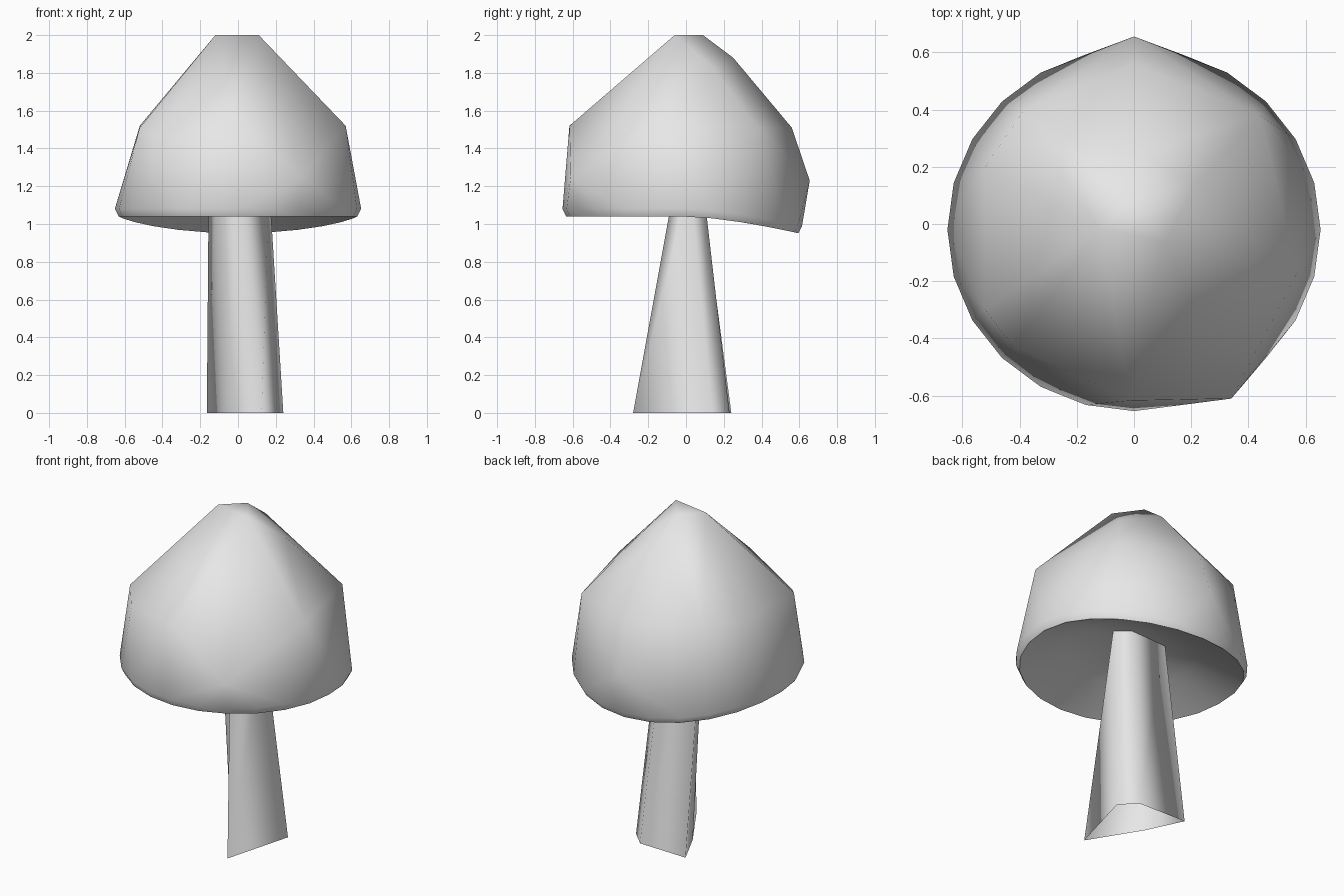
import bpy, bmesh, math
from mathutils import Vector

cube = bpy.data.objects.get("Cube")
if cube:
    bpy.data.objects.remove(cube, do_unlink=True)

# Single pale grey material
grey = bpy.data.materials.new("pale_grey")
grey.use_nodes = True
grey.diffuse_color = (0.8, 0.8, 0.8, 1)
grey.node_tree.nodes["Principled BSDF"].inputs["Base Color"].default_value = (0.8, 0.8, 0.8, 1)


def finish(bm, name, angle):
    bmesh.ops.recalc_face_normals(bm, faces=bm.faces)
    mesh = bpy.data.meshes.new(name)
    bm.to_mesh(mesh)
    bm.free()
    mesh.materials.append(grey)
    obj = bpy.data.objects.new(name, mesh)
    bpy.context.collection.objects.link(obj)
    bpy.ops.object.select_all(action='DESELECT')
    obj.select_set(True)
    bpy.context.view_layer.objects.active = obj
    bpy.ops.object.shade_smooth_by_angle(angle=math.radians(angle))


SIDES = 24


def rim(radius, z):
    # Ring of points that sags towards the back
    pts = []
    for i in range(SIDES):
        a = 2 * math.pi * i / SIDES
        y = -0.02 + 0.972 * radius * math.sin(a)
        sag = 0.09 * (max(0.0, y) / 0.6) ** 1.5
        pts.append(Vector((radius * math.cos(a), y, z - sag)))
    return pts


# Cap: crown points, shoulder points and a round rim, wrapped in one skin
crown = [(-0.12, -0.02, 2.0), (0.11, -0.06, 2.0), (0.0, 0.09, 2.0),
         (0.01, 0.25, 1.88), (0.22, 0.14, 1.83)]
shoulder = [(-0.01, -0.617, 1.52), (0.34, -0.61, 1.25), (0.57, -0.17, 1.52),
            (0.44, 0.38, 1.51), (0.0, 0.56, 1.51), (0.0, 0.655, 1.23),
            (-0.39, 0.39, 1.53), (-0.52, 0.20, 1.52), (-0.52, -0.30, 1.51),
            (-0.42, -0.43, 1.45)]
bm = bmesh.new()
for p in crown + shoulder:
    bm.verts.new(p)
outer = [bm.verts.new(p) for p in rim(0.652, 1.08)]
bmesh.ops.convex_hull(bm, input=bm.verts[:])

# Open the bottom, then add the turned-in lip and the hollowed underside
outer_set = set(outer)
under = [f for f in bm.faces if all(v in outer_set for v in f.verts)]
bmesh.ops.delete(bm, geom=under, context='FACES')
rings = [outer]
for radius, z in ((0.632, 1.04), (0.38, 1.14), (0.2, 1.19)):
    rings.append([bm.verts.new(p) for p in rim(radius, z)])
hub = bm.verts.new((0, 0, 1.2))
for i in range(SIDES):
    j = (i + 1) % SIDES
    for a, b in zip(rings, rings[1:]):
        bm.faces.new((a[i], a[j], b[j], b[i]))
    bm.faces.new((rings[-1][i], rings[-1][j], hub))
finish(bm, "cap", 55)

# Stem: tapered five-sided open tube, its top tucked into the cap
base = [(0.125, -0.28), (0.24, 0.14), (0.15, 0.23), (-0.165, 0.24), (-0.06, 0.02)]
top = [(-0.01, -0.06), (0.165, 0.02), (0.09, 0.09), (-0.155, 0.08), (-0.115, 0.0)]
bm = bmesh.new()
low = [bm.verts.new((x, y, 0)) for x, y in base]
high = [bm.verts.new((x, y, 1.21)) for x, y in top]
for i in range(5):
    j = (i + 1) % 5
    bm.faces.new((low[i], low[j], high[j], high[i]))
finish(bm, "stem", 135)
